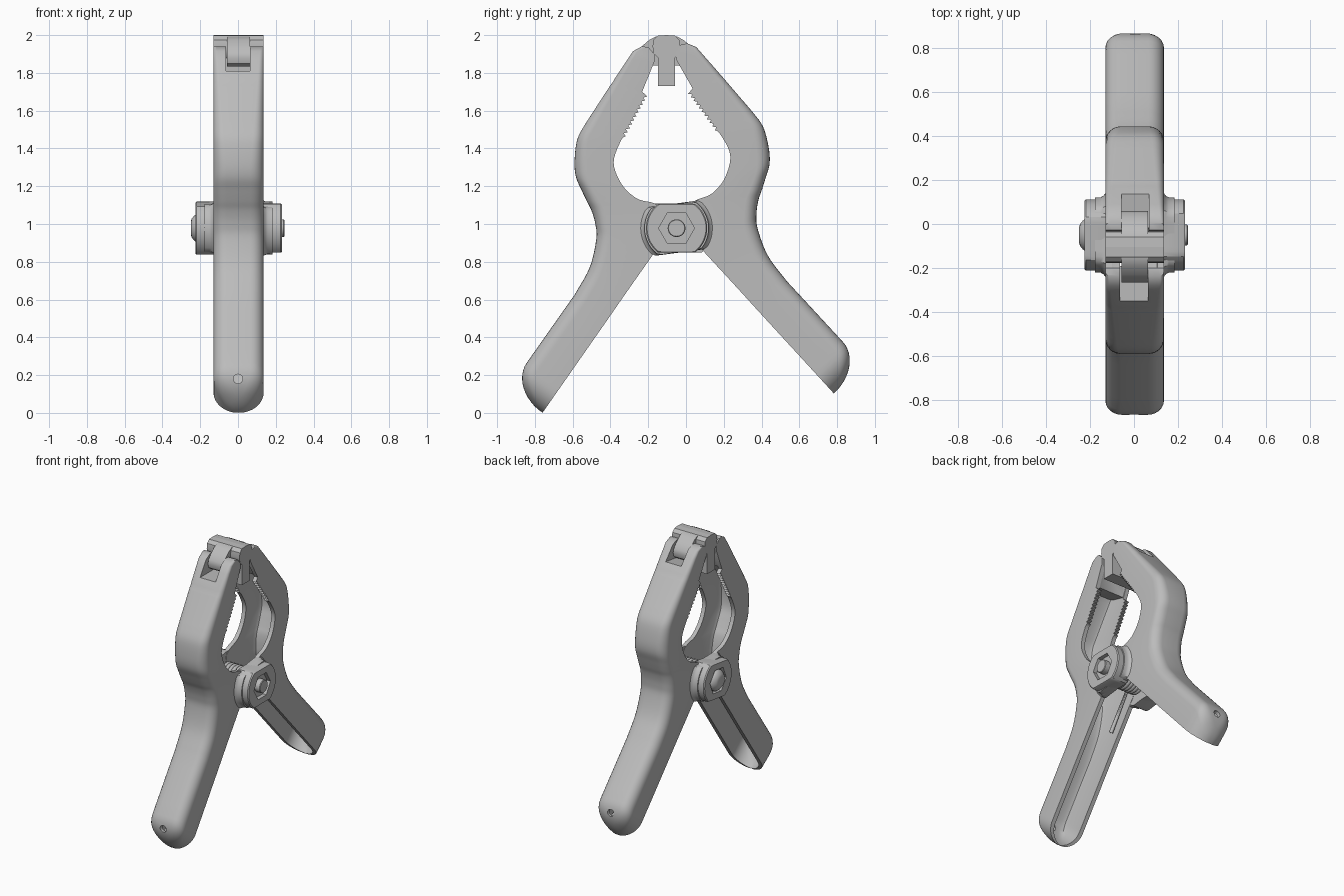
import bpy, bmesh
from math import sin, cos, pi, radians, sqrt
from mathutils import Vector, Matrix

if "Cube" in bpy.data.objects:
    bpy.data.objects.remove(bpy.data.objects["Cube"])

grey = bpy.data.materials.new("light grey")
grey.use_nodes = True
grey.diffuse_color = (0.5, 0.5, 0.5, 1)
grey.node_tree.nodes["Principled BSDF"].inputs["Base Color"].default_value = (0.5, 0.5, 0.5, 1)

HALF, WALL = 0.133, 0.03
PIVOT = Vector((0.003, -0.05, 0.978))
FRONT = Matrix.Translation(PIVOT)
BACK = FRONT @ Matrix.Rotation(radians(7.6), 4, 'X') @ Matrix.Rotation(pi, 4, 'Z')


def add(name, mesh, matrix=None):
    obj = bpy.data.objects.new(name, mesh)
    bpy.context.collection.objects.link(obj)
    obj.matrix_world = matrix or Matrix()
    return obj


def loft(name, rings, matrix=None):
    """Skin closed rings of equal length and cap both ends."""
    bm = bmesh.new()
    loops = [[bm.verts.new(p) for p in ring] for ring in rings]
    for a, b in zip(loops, loops[1:]):
        for i in range(len(a)):
            j = (i + 1) % len(a)
            bm.faces.new((a[i], a[j], b[j], b[i]))
    bm.faces.new(loops[0][::-1])
    bm.faces.new(loops[-1])
    bmesh.ops.recalc_face_normals(bm, faces=bm.faces)
    mesh = bpy.data.meshes.new(name)
    bm.to_mesh(mesh)
    bm.free()
    mesh.materials.append(grey)
    return add(name, mesh, matrix)


def prism(name, profile, half, matrix=None):
    """Extrude a (y, z) profile across x."""
    return loft(name, [[(x, y, z) for y, z in profile] for x in (-half, half)], matrix)


def smooth(obj, angle=35):
    bpy.ops.object.select_all(action='DESELECT')
    obj.select_set(True)
    bpy.context.view_layer.objects.active = obj
    bpy.ops.object.shade_smooth_by_angle(angle=radians(angle))


def cut(obj, cutter):
    mod = obj.modifiers.new("cut", 'BOOLEAN')
    mod.operation, mod.solver, mod.object = 'DIFFERENCE', 'EXACT', cutter
    bpy.context.view_layer.update()
    bpy.ops.object.select_all(action='DESELECT')
    obj.select_set(True)
    bpy.context.view_layer.objects.active = obj
    bpy.ops.object.modifier_apply(modifier=mod.name)
    bpy.data.objects.remove(cutter)


# Arm stations: a back point and an inner-edge point, each (y, z)
BODY = [(-0.59, 0.625, -0.411, 0.50), (-0.51, 0.77, -0.30, 0.66), (-0.475, 0.92, -0.167, 0.85),
        (-0.48, 1.0, -0.12, 0.93), (-0.50, 1.07, -0.12, 1.07), (-0.525, 1.12, -0.17, 1.11),
        (-0.553, 1.18, -0.26, 1.135), (-0.583, 1.25, -0.34, 1.21), (-0.59, 1.335, -0.383, 1.325),
        (-0.575, 1.45, -0.345, 1.44), (-0.53, 1.535, -0.32, 1.465)]
JAW_END = (-0.40, 1.735, -0.205, 1.675)
TIP = [(-0.385, 1.755, -0.232, 1.70), (-0.38, 1.765, -0.228, 1.71), (-0.31, 1.87, -0.167, 1.86),
       (-0.28, 1.915, -0.168, 1.90), (-0.235, 1.94, -0.20, 1.937)]


def arm_stations():
    """Return (back, inner, half width, solid) for each section, handle end first."""
    out = []
    end, along, away = Vector((-0.76, 0)), Vector((0.572, 0.82)), Vector((-0.82, 0.572))
    for k in range(1, 13):
        t = k / 12 * pi / 2
        d = 0.17 * (1 - cos(t))
        inner = end + along * d
        w = HALF * sqrt(1 - (1 - min(d / HALF, 1)) ** 2)
        out.append((inner + away * 0.22 * sin(t), inner, w, False))
    # smooth handle, waist and throat
    ctrl = [Vector((*out[-1][0], *out[-1][1]))] + [Vector(p) for p in BODY]
    for i in range(len(ctrl) - 1):
        a, b = ctrl[i], ctrl[i + 1]
        ta = (b - ctrl[max(i - 1, 0)]) / 2 if i else (b - a)
        tb = (ctrl[min(i + 2, len(ctrl) - 1)] - a) / 2
        if i == 0:
            tb = b - a
        elif i == 1:
            ta = b - a
        for k in range(1, 6):
            u = k / 5
            p = (a * (2*u**3 - 3*u*u + 1) + ta * (u**3 - 2*u*u + u)
                 + b * (3*u*u - 2*u**3) + tb * (u**3 - u*u))
            out.append((Vector(p[:2]), Vector(p[2:]), HALF, False))
    # toothed jaw
    a, b, teeth = ctrl[-1], Vector(JAW_END), 10
    for k in range(1, teeth * 2 + 1):
        p = a.lerp(b, k / (teeth * 2))
        back, inner = Vector(p[:2]), Vector(p[2:])
        if k % 2:
            inner += (back - inner).normalized() * 0.016
        out.append((back, inner, HALF, False))
    for i, p in enumerate(TIP):
        out.append((Vector(p[:2]), Vector(p[2:]), HALF, i > 0))
    return out


def arm_section(back, inner, w, solid):
    """U-shaped section with rounded back corners."""
    depth = (back - inner).length
    away = (back - inner) / depth
    r = 0.07 if back.y < 1.3 else 0.07 - 0.08 * (back.y - 1.3)
    r = min(r, 0.9 * w, 0.9 * depth)
    half = [(w, 0)] + [(w - r + r * cos(t), depth - r + r * sin(t))
                       for t in (k * pi / 12 for k in range(7))]
    wi = w - min(WALL, 0.9 * w)
    floor = depth * 0.03 if solid else max(depth - WALL, 0.1 * depth)
    ri = min(r * 0.5, 0.8 * wi, 0.8 * floor)
    cavity = [(wi, 0), (wi, floor - ri), (wi - ri * 0.3, floor - ri * 0.3), (wi - ri, floor)]
    ring = half + [(-x, s) for x, s in half[::-1]]
    ring += [(-x, s) for x, s in cavity] + cavity[::-1]
    pts = []
    for x, s in ring:
        p = inner + away * s
        pts.append(Vector((x, p.x, p.y)) - Vector((0, PIVOT.y, PIVOT.z)))
    return pts


# Arms: hollow channel, slot at the jaw tip, hang hole in the handle
arm = loft("front_arm", [arm_section(*s) for s in arm_stations()], FRONT)
cut(arm, prism("slot_cutter", [(-0.5, 1.81), (0, 1.81), (0, 2.1), (-0.5, 2.1)], 0.063))
hole = [(0.025 * cos(k * pi / 8), 0.18 + 0.025 * sin(k * pi / 8)) for k in range(16)]
cut(arm, loft("hole_cutter", [[(x, y, z) for x, z in hole] for y in (-0.95, -0.80)]))
smooth(arm)
add("back_arm", arm.data, BACK)


# Pivot lugs: clipped discs, the outer ones with a hexagonal pocket
def polar(x, radius_at, n=48):
    return [(x, radius_at(t) * cos(t), radius_at(t) * sin(t))
            for t in (k * 2 * pi / n for k in range(n))]


def clipped(r, c):
    return lambda t: min(r, c / max(abs(sin(t)), 0.01))


def hexagon(r):
    return lambda t: r * cos(pi / 6) / cos((t + pi / 6) % (pi / 3) - pi / 6)


def disc(r):
    return lambda t: r


SPIN = Matrix.Rotation(pi / 2, 4, 'X')
outer = loft("front_outer_lug", [polar(0.105, clipped(0.162, 0.13)), polar(0.222, clipped(0.162, 0.13)),
                                 polar(0.229, clipped(0.156, 0.126))], FRONT)
pocket = loft("pocket_cutter", [polar(x, hexagon(0.095)) for x in (0.2, 0.3)], FRONT @ SPIN)
cut(outer, pocket)
smooth(outer)
add("back_outer_lug", outer.data, BACK)

inner_lug = loft("front_inner_lug", [polar(-x, clipped(r, c)) for x, r, c in
                                     ((0.105, 0.19, 0.13), (0.133, 0.19, 0.13), (0.142, 0.178, 0.129),
                                      (0.155, 0.171, 0.128), (0.18, 0.17, 0.128))], FRONT)
smooth(inner_lug)
add("back_inner_lug", inner_lug.data, BACK)

# Bolt with a domed head, and the coil spring around it
smooth(loft("bolt", [polar(x, disc(r), 32) for x, r in
                     ((-0.253, 0.035), (-0.248, 0.05), (-0.235, 0.066), (-0.222, 0.075), (-0.19, 0.075),
                      (-0.19, 0.047), (0.238, 0.047), (0.242, 0.043))], FRONT))

curve = bpy.data.curves.new("coil_spring", 'CURVE')
curve.dimensions, curve.bevel_depth, curve.bevel_resolution = '3D', 0.014, 2
line = curve.splines.new('POLY')
path = [(-0.08, -0.28, -0.27)]
path += [(-0.08 + 0.16 * k / 120, 0.085 * cos(k * pi / 10 + 2.4), 0.085 * sin(k * pi / 10 + 2.4))
         for k in range(121)]
path += [(0.08, 0.3, -0.22)]
line.points.add(len(path) - 1)
for point, p in zip(line.points, path):
    point.co = (*p, 1)
curve.materials.append(grey)
add("coil_spring", curve, FRONT)

# Swivel pads: facing plates with knuckles that sit in the jaw slots
PLATE = [(0, 1.73), (-0.045, 1.73), (-0.045, 1.88), (-0.068, 1.905), (-0.073, 1.94),
         (-0.068, 1.975), (-0.045, 1.997), (0, 2.0)]
KNUCKLE = [(-0.02, 1.995), (-0.055, 1.993), (-0.09, 1.975), (-0.125, 1.945), (-0.155, 1.91),
           (-0.163, 1.88), (-0.155, 1.85), (-0.135, 1.835), (-0.08, 1.838), (-0.02, 1.84)]
for side, sign in (("front", 1), ("back", -1)):
    for part, profile, half in (("pad_plate", PLATE, HALF), ("pad_knuckle", KNUCKLE, 0.06)):
        pts = [(-0.104 + sign * y, z) for y, z in profile]
        smooth(prism(side + "_" + part, pts, half, Matrix.Translation((0.003, 0, 0))))
